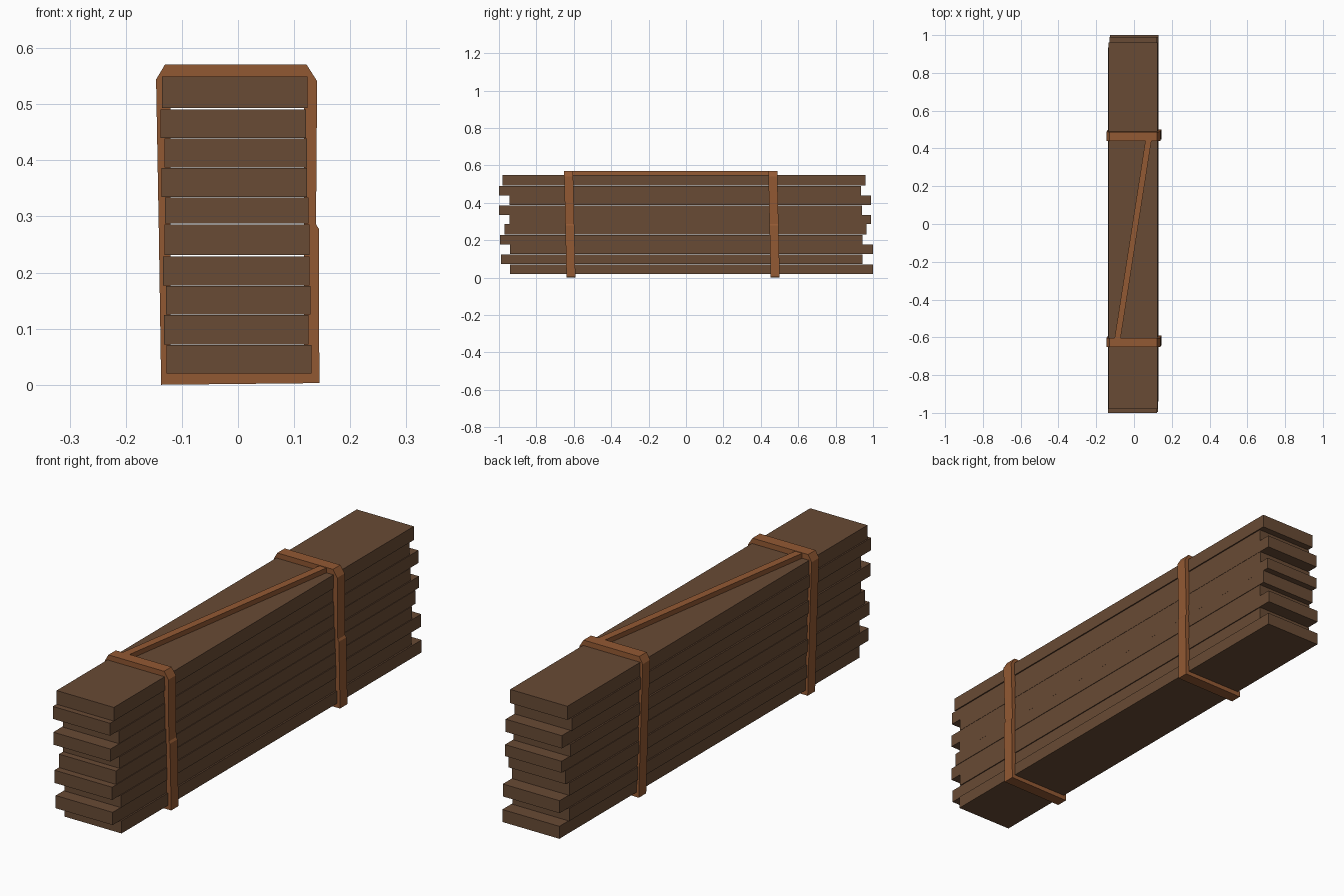
import bpy, bmesh
from mathutils import Vector

if "Cube" in bpy.data.objects:
    bpy.data.objects.remove(bpy.data.objects["Cube"])

def material(name, rgb):
    m = bpy.data.materials.new(name)
    m.diffuse_color = (*rgb, 1)
    m.use_nodes = True
    m.node_tree.nodes["Principled BSDF"].inputs["Base Color"].default_value = m.diffuse_color
    return m

PLANK = material("dark brown wood", (0.14, 0.070, 0.035))
STRAP = material("orange brown strap", (0.29, 0.10, 0.033))

def add_object(name, bm, mat):
    bmesh.ops.recalc_face_normals(bm, faces=bm.faces)
    me = bpy.data.meshes.new(name)
    bm.to_mesh(me)
    bm.free()
    me.materials.append(mat)
    ob = bpy.data.objects.new(name, me)
    bpy.context.collection.objects.link(ob)

def box(name, x0, x1, y0, y1, z0, z1, mat, shear=0):
    # shear slides x along y, for the diagonal strap
    bm = bmesh.new()
    bmesh.ops.create_cube(bm, size=1)
    for v in bm.verts:
        t = v.co.y + 0.5
        v.co = Vector((x0 + (x1 - x0) * (v.co.x + 0.5) + shear * t,
                       y0 + (y1 - y0) * t,
                       z0 + (z1 - z0) * (v.co.z + 0.5)))
    add_object(name, bm, mat)

# stacked planks: left x, right x, front y, back y, bottom z, top z
planks = [
    (-.127, .131, -.940, 1.00, .022, .073),
    (-.132, .126, -.990, .943, .074, .126),
    (-.128, .129, -.940, 1.00, .127, .178),
    (-.134, .127, -.995, .943, .179, .231),
    (-.131, .127, -.970, .965, .233, .288),
    (-.130, .126, -.945, .990, .289, .336),
    (-.136, .123, -1.00, .940, .337, .388),
    (-.131, .123, -.945, .990, .389, .441),
    (-.138, .121, -1.00, .935, .442, .493),
    (-.135, .124, -.980, .960, .495, .551),
]
for i, p in enumerate(planks):
    box(f"plank_{i + 1}", *p, PLANK)

# straps wrapped round the stack: (x, z) outer loop and hidden inner loop
outer = [(-.137, .002), (.145, .005), (.144, .280), (.139, .288), (.141, .543),
         (.122, .573), (-.130, .573), (-.146, .546), (-.141, .268)]
inner = [(-.120, .023), (.118, .023), (.118, .280), (.118, .288), (.118, .530),
         (.110, .548), (-.110, .548), (-.120, .530), (-.120, .268)]

def strap(name, y0, y1):
    bm = bmesh.new()
    lean = lambda z: 0.013 * (1 - z / 0.573)
    rings = [[bm.verts.new((x, y + lean(z), z)) for x, z in loop]
             for loop, y in ((outer, y0), (outer, y1), (inner, y1), (inner, y0))]
    n = len(outer)
    for k in range(4):
        a, b = rings[k], rings[(k + 1) % 4]
        for i in range(n):
            j = (i + 1) % n
            bm.faces.new((a[i], a[j], b[j], b[i]))
    add_object(name, bm, STRAP)

strap("front_strap", -.652, -.604)
strap("back_strap", .440, .488)

# diagonal strap across the top
box("diagonal_strap", -.104, -.072, -.612, .446, .549, .571, STRAP, shear=0.165)

# settle the lowest point on the ground
low = min(v.co.z for o in bpy.data.objects for v in o.data.vertices)
for o in bpy.data.objects:
    for v in o.data.vertices:
        v.co.z -= low
